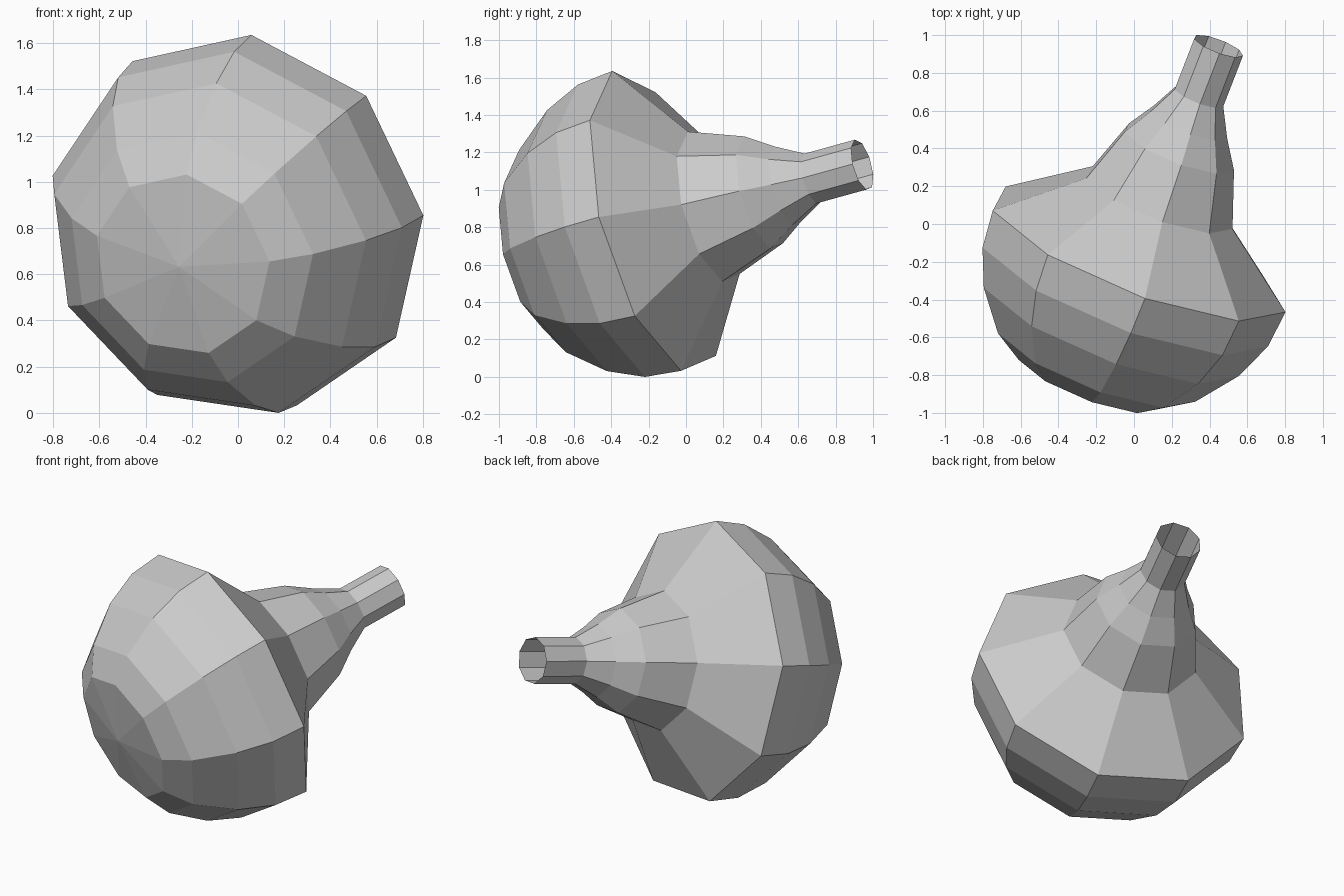
import bpy, bmesh, math
from mathutils import Vector

if "Cube" in bpy.data.objects:
    bpy.data.objects.remove(bpy.data.objects["Cube"])

SIDES = 9
# Tilted axis of the bulb: centre of the widest ring, axis toward the neck
centre = Vector((0.017, -0.159, 0.812))
axis = Vector((0.35, 0.903, 0.25)).normalized()
u = Vector((0.042, -0.231, 0.823))
u = (u - axis * u.dot(axis)).normalized()
v = u.cross(axis)

# Profile: (distance along axis, radius), from the domed front to the open neck
POLE = -0.79
profile = [(-0.745, 0.405), (-0.637, 0.567), (-0.42, 0.732), (-0.21, 0.82),
           (0.0, 0.841), (0.316, 0.42), (0.617, 0.315), (0.766, 0.22),
           (0.92, 0.14), (1.217, 0.14)]

bm = bmesh.new()
pole = bm.verts.new(centre + axis * POLE)
rings = []
for t, r in profile:
    ring = []
    for i in range(SIDES):
        a = 2 * math.pi * i / SIDES
        ring.append(bm.verts.new(centre + axis * t + (u * math.cos(a) + v * math.sin(a)) * r))
    rings.append(ring)

# Domed front cap, then bands of quads; the neck end stays open
for i in range(SIDES):
    j = (i + 1) % SIDES
    bm.faces.new((pole, rings[0][j], rings[0][i]))
    for a, b in zip(rings, rings[1:]):
        bm.faces.new((a[i], a[j], b[j], b[i]))
bmesh.ops.recalc_face_normals(bm, faces=bm.faces)

# Centre on x and y, rest on the ground
lo = [min(p.co[k] for p in bm.verts) for k in range(3)]
hi = [max(p.co[k] for p in bm.verts) for k in range(3)]
shift = Vector((-(lo[0] + hi[0]) / 2, -(lo[1] + hi[1]) / 2, -lo[2]))
bmesh.ops.translate(bm, verts=bm.verts, vec=shift)

mesh = bpy.data.meshes.new("bulb_with_neck")
bm.to_mesh(mesh)
bm.free()
bpy.context.collection.objects.link(bpy.data.objects.new("bulb_with_neck", mesh))
